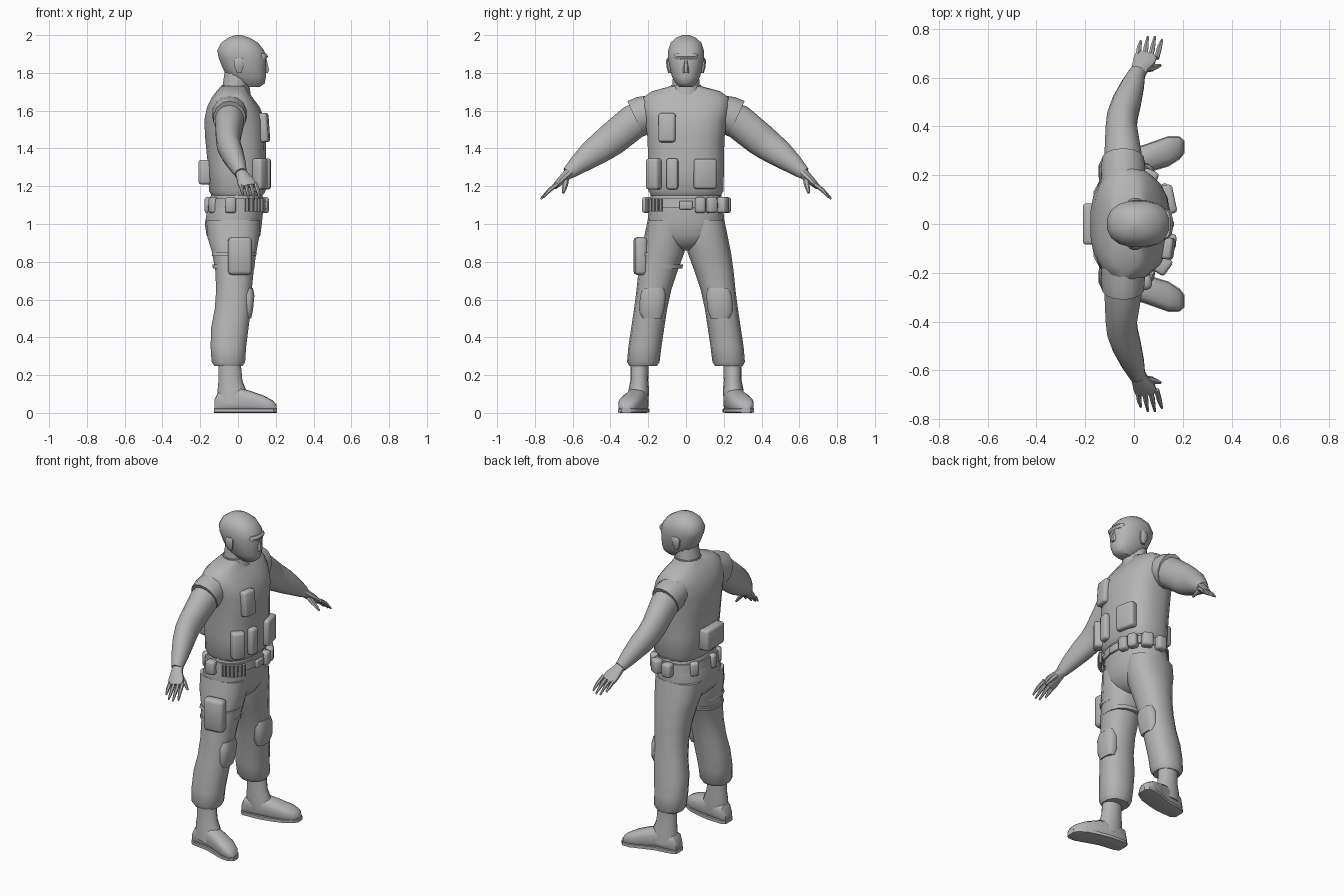
import bpy, bmesh, math
from mathutils import Vector, Matrix

X, Y, Z = Vector((1, 0, 0)), Vector((0, 1, 0)), Vector((0, 0, 1))
grey = bpy.data.materials.new("plain_grey")
grey.diffuse_color = (0.46, 0.46, 0.46, 1)


def finish(name, bm, angle=40):
    bmesh.ops.recalc_face_normals(bm, faces=bm.faces)
    me = bpy.data.meshes.new(name)
    bm.to_mesh(me)
    bm.free()
    ob = bpy.data.objects.new(name, me)
    bpy.context.collection.objects.link(ob)
    me.materials.append(grey)
    bpy.ops.object.select_all(action='DESELECT')
    ob.select_set(True)
    bpy.context.view_layer.objects.active = ob
    bpy.ops.object.shade_smooth_by_angle(angle=math.radians(angle))
    return ob


def loft(name, rings, sides=14, power=2.0, angle=40):
    """Skin superellipse rings given as (centre, half axis u, half axis v)."""
    bm = bmesh.new()
    loops = []
    for c, u, v in rings:
        loop = []
        for i in range(sides):
            t = 2 * math.pi * (i + 0.5) / sides
            p, q = math.cos(t), math.sin(t)
            p = math.copysign(abs(p) ** (2 / power), p)
            q = math.copysign(abs(q) ** (2 / power), q)
            loop.append(bm.verts.new(c + u * p + v * q))
        loops.append(loop)
    for a, b in zip(loops, loops[1:]):
        for i in range(sides):
            j = (i + 1) % sides
            bm.faces.new((a[i], a[j], b[j], b[i]))
    bm.faces.new(loops[0])
    bm.faces.new(loops[-1])
    return finish(name, bm, angle)


def stack(name, rows, s=1, **kw):
    """Level rings: (z, x min, x max, y min, y max); s mirrors left to right."""
    return loft(name, [(Vector(((a + b) / 2, s * (c + d) / 2, z)),
                        X * (b - a) / 2, Y * (d - c) / 2)
                       for z, a, b, c, d in rows], **kw)


def centred(name, rows, **kw):
    return stack(name, [(z, a, b, -r, r) for z, a, b, r in rows], **kw)


def limb(name, rows, s=1, **kw):
    """Tube along a path: (x, y, z, half width along x, half thickness)."""
    pts = [Vector((r[0], s * r[1], r[2])) for r in rows]
    rings = []
    for i, r in enumerate(rows):
        t = (pts[min(i + 1, len(pts) - 1)] - pts[max(i - 1, 0)]).normalized()
        v = t.cross(X).normalized()
        rings.append((pts[i], v.cross(t) * r[3], v * r[4]))
    return loft(name, rings, **kw)


def pouch(name, centre, size, yaw=0, tilt=0, bevel=0.014):
    """Bevelled box, turned about z and leaned about y."""
    bm = bmesh.new()
    bmesh.ops.create_cube(bm, size=1)
    bmesh.ops.scale(bm, vec=size, verts=bm.verts)
    bmesh.ops.bevel(bm, geom=bm.edges[:], offset=bevel, segments=2,
                    affect='EDGES', profile=0.5)
    m = (Matrix.Translation(centre) @ Matrix.Rotation(math.radians(yaw), 4, 'Z')
         @ Matrix.Rotation(math.radians(tilt), 4, 'Y'))
    bmesh.ops.transform(bm, matrix=m, verts=bm.verts)
    return finish(name, bm, 50)


# Head, neck and face
centred("head", [(1.725, .03, .115, .035), (1.745, -.01, .143, .055),
                 (1.78, -.06, .15, .076), (1.83, -.085, .15, .088),
                 (1.88, -.105, .152, .097), (1.92, -.112, .14, .096),
                 (1.96, -.09, .108, .082), (1.985, -.055, .065, .055),
                 (2.0, -.015, .02, .02)], power=2.3, sides=16)
centred("neck", [(1.64, -.1, .06, .085), (1.72, -.085, .055, .074),
                 (1.82, -.07, .06, .066)])
centred("nose", [(1.80, .12, .160, .019), (1.815, .12, .168, .018),
                 (1.87, .12, .154, .010)], sides=6)
centred("brow", [(1.872, .09, .150, .062), (1.888, .09, .160, .064),
                 (1.902, .09, .150, .06)], power=2.6)
for s in (1, -1):
    stack("ear", [(1.80, -.005, .02, .075, .095), (1.83, -.02, .03, .078, .104),
                  (1.865, -.025, .035, .08, .107), (1.88, -.01, .025, .08, .1)],
          s, sides=8)

# Vest
centred("vest", [(1.15, -.14, .13, .187), (1.175, -.155, .148, .2),
                 (1.3, -.16, .15, .203), (1.45, -.175, .15, .205),
                 (1.55, -.18, .145, .218), (1.62, -.165, .115, .235),
                 (1.67, -.14, .078, .228), (1.702, -.115, .055, .185),
                 (1.73, -.09, .045, .08)], sides=20, power=2.6)
centred("collar", [(1.68, -.1, .07, .09), (1.735, -.088, .062, .08)], angle=30)
for s in (1, -1):
    limb("vest_shoulder", [(-.045, .15, 1.61, .09, .08), (-.045, .22, 1.58, .092, .10),
                           (-.045, .268, 1.558, .087, .102)], s, angle=35)

# Arms and hands
for s in (1, -1):
    limb("arm", [(-.045, .18, 1.58, .08, .09), (-.045, .28, 1.54, .078, .092),
                 (-.052, .39, 1.45, .066, .088), (-.048, .44, 1.413, .064, .082),
                 (-.03, .50, 1.37, .06, .072), (-.005, .57, 1.315, .048, .053),
                 (.015, .625, 1.268, .033, .034)], s)
    limb("palm", [(.012, .605, 1.283, .03, .03), (.025, .64, 1.25, .036, .025),
                  (.042, .67, 1.222, .048, .02), (.052, .695, 1.198, .046, .015)],
         s, sides=10)
    for i in range(4):
        k = 0.015 + 0.026 * i
        tip = (.028 + .029 * i, (.75, .768, .768, .755)[i], (1.152, 1.135, 1.133, 1.14)[i])
        limb("finger", [(k, .68, 1.212, .011, .012),
                        ((k + tip[0]) / 2, .722, 1.18, .011, .011),
                        (*tip, .005, .005)], s, sides=6)
    limb("thumb", [(.035, .635, 1.245, .015, .017), (.075, .64, 1.205, .013, .015),
                   (.108, .65, 1.165, .006, .007)], s, sides=6)

# Trousers
centred("trouser_seat", [(1.17, -.14, .13, .185), (1.1, -.16, .138, .195),
                         (1.0, -.178, .128, .205), (.94, -.168, .12, .195),
                         (.89, -.12, .09, .12), (.86, -.06, .04, .04)],
        sides=18, power=2.4)
for s in (1, -1):
    stack("trouser_leg", [(1.02, -.17, .12, .01, .203), (.93, -.165, .115, -.005, .222),
                          (.85, -.14, .1, .008, .238), (.75, -.122, .085, .045, .252),
                          (.65, -.118, .075, .078, .262), (.55, -.125, .07, .1, .275),
                          (.45, -.145, .058, .115, .29), (.35, -.147, .045, .13, .305),
                          (.27, -.142, .04, .14, .312), (.247, -.125, .025, .155, .3)],
          s, power=2.3)
    # Knee pad
    stack("knee_pad", [(.5, .02, .07, .13, .23), (.54, .0, .08, .115, .25),
                       (.62, .0, .088, .105, .245), (.66, .02, .08, .115, .23)],
          s, sides=12, power=3)
    # Boot
    stack("boot_shaft", [(.28, -.105, .015, .198, .295), (.17, -.105, .025, .2, .295),
                         (.12, -.11, .045, .195, .305), (.05, -.11, .06, .2, .31)], s)
    foot = [(-.125, .245, .033, .07), (-.105, .245, .048, .11), (0, .255, .053, .135),
            (.07, .275, .058, .115), (.14, .298, .06, .09), (.185, .312, .045, .065),
            (.205, .316, .022, .04)]
    loft("boot_foot", [(Vector((x, s * y, h / 2)), Y * w, Z * h / 2)
                       for x, y, w, h in foot], power=2.8)
    loft("boot_sole", [(Vector((x * 1.01, s * y, .0125)), Y * (w + .004), Z * .0125)
                       for x, y, w, h in foot], sides=8, power=6)

# Belt and buckle
centred("belt", [(1.085, -.165, .146, .203), (1.135, -.16, .144, .2)],
        sides=18, power=2.4, angle=30)
pouch("buckle", (.147, 0, 1.1), (.02, .07, .045), bevel=.006)

# Belt pouches and cartridge loops
for x, y, yaw, w in ((.135, .075, 8, .055), (.12, .135, 25, .055), (.065, .195, 65, .065),
                     (-.02, .21, 88, .06), (-.13, .11, 145, .055), (-.15, -.04, 180, .05),
                     (-.125, -.125, 215, .05), (-.04, -.205, 270, .06)):
    pouch("belt_pouch", (x, y, 1.10), (.055, w, .085), yaw)
for i in range(6):
    a = math.radians(-78 + 9 * i)
    x, y = .155 * math.cos(a) ** .75, .21 * math.copysign(abs(math.sin(a)) ** .75, math.sin(a))
    stack("cartridge", [(1.065, x - .011, x + .011, y - .01, y + .01),
                        (1.135, x - .011, x + .011, y - .01, y + .01)], sides=8)

# Vest pouches
pouch("chest_pouch", (.137, -.1, 1.51), (.05, .09, .155), -8, -4)
pouch("vest_pouch", (.115, -.168, 1.265), (.065, .075, .165), -35)
pouch("vest_pouch", (.148, -.072, 1.265), (.05, .062, .165), -5)
pouch("vest_pouch", (.137, .1, 1.265), (.06, .12, .16), 12)
pouch("back_pouch", (-.175, 0, 1.275), (.07, .17, .13), 0)

# Thigh pouch with straps
pouch("thigh_pouch", (.01, -.242, .83), (.125, .065, .2), 6, 0, .02)
for z in (.84, .775):
    stack("thigh_strap", [(z - .01, -.138 + (.8 - z) * .1, .1 - (.85 - z) * .15, .02, .25),
                          (z + .01, -.138, .1 - (.83 - z) * .15, .015, .248)],
          -1, power=2.3, angle=30)
